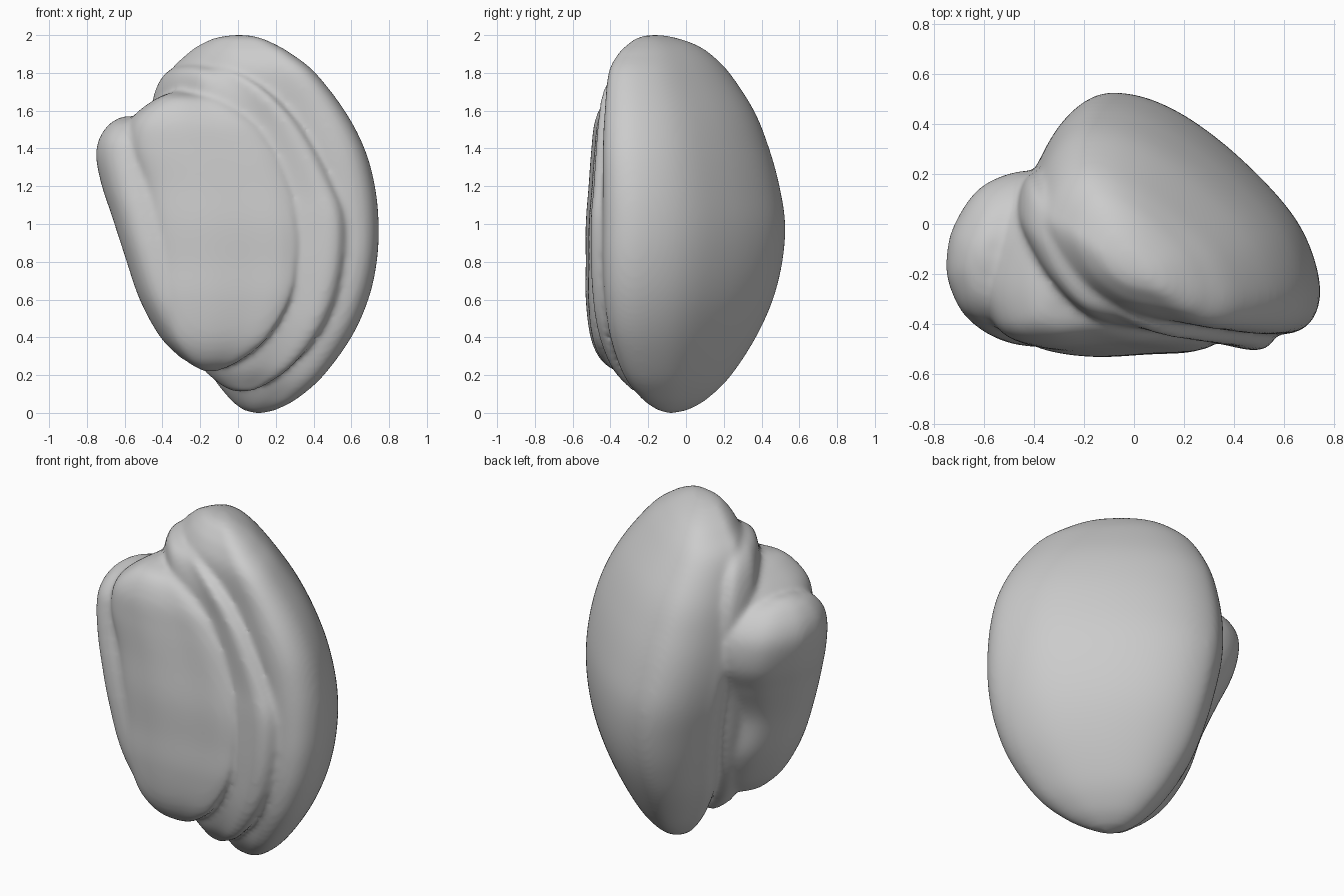
import bpy, bmesh
from mathutils import Vector


def spline(points, steps, closed):
    """Catmull-Rom curve through points of any dimension."""
    n, out = len(points), []
    pick = lambda i: Vector(points[i % n] if closed else points[max(0, min(n - 1, i))])
    for i in range(n if closed else n - 1):
        a, b, c, d = (pick(i + k) for k in (-1, 0, 1, 2))
        for s in range(steps):
            t = s / steps
            out.append(0.5 * (2 * b + (c - a) * t + (2 * a - 5 * b + 4 * c - d) * t * t
                              + (3 * b - a - 3 * c + d) * t ** 3))
    if not closed:
        out.append(pick(n - 1))
    return out


def lobe(name, profile, rows):
    """Stack a unit plan profile along z; rows are (z, x min, x max, y min, y max)."""
    bm = bmesh.new()
    outline = spline(profile, 8, True)
    rings = []
    for z, x0, x1, y0, y1 in spline(rows, 6, False):
        rings.append([bm.verts.new((x0 + (x1 - x0) * p[0], y0 + (y1 - y0) * p[1], z))
                      for p in outline])
    n = len(outline)
    for a, b in zip(rings, rings[1:]):
        for i in range(n):
            bm.faces.new((a[i], a[(i + 1) % n], b[(i + 1) % n], b[i]))
    bm.faces.new(rings[0])
    bm.faces.new(rings[-1])
    bmesh.ops.recalc_face_normals(bm, faces=bm.faces)
    mesh = bpy.data.meshes.new(name)
    bm.to_mesh(mesh)
    bm.free()
    ob = bpy.data.objects.new(name, mesh)
    bpy.context.collection.objects.link(ob)
    return ob


# Large domed back lobe
back = lobe("back_lobe",
    [(0, .66), (.03, .77), (.09, .89), (.165, .97), (.25, 1), (.38, .975), (.53, .89), (.7, .74),
     (.87, .54), (.96, .37), (1, .18), (.965, .05), (.87, 0), (.7, .03), (.43, .1), (.2, .27),
     (.06, .48)],
    [(2.0, -.03, .05, -.2, -.13), (1.985, -.12, .12, -.26, -.05), (1.95, -.2, .2, -.31, .05),
     (1.9, -.27, .285, -.36, .13), (1.8, -.36, .41, -.41, .23), (1.6, -.4, .565, -.43, .36),
     (1.4, -.41, .67, -.44, .44), (1.2, -.4, .725, -.44, .495), (1.0, -.37, .745, -.44, .525),
     (.8, -.33, .735, -.44, .51), (.6, -.29, .69, -.43, .46), (.4, -.24, .6, -.4, .37),
     (.2, -.14, .455, -.33, .24), (.08, -.05, .32, -.24, .12), (.02, .02, .21, -.16, .02),
     (0, .08, .14, -.1, -.06)])

# Thin rib between the two grooves
rib = lobe("middle_rib",
    [(0, .8), (.08, 1), (.3, .9), (.6, .5), (.97, .14), (1, .06), (.93, 0), (.75, .05),
     (.45, .12), (.2, .35), (.05, .6)],
    [(1.85, -.26, -.16, -.2, -.1), (1.81, -.37, -.02, -.36, .04), (1.7, -.44, .16, -.44, .14),
     (1.5, -.47, .34, -.47, .2), (1.2, -.46, .5, -.49, .2), (1.0, -.43, .555, -.505, .15),
     (.7, -.38, .53, -.5, .08), (.45, -.31, .44, -.47, .0), (.25, -.2, .29, -.4, -.1),
     (.14, -.08, .14, -.31, -.16), (.11, 0, .06, -.27, -.21)])

# Flat front body
front = lobe("front_body",
    [(0, .45), (.04, .2), (.15, .06), (.4, 0), (.7, .02), (.92, .04), (1, .12), (.85, .4),
     (.5, .8), (.25, 1), (.08, .8)],
    [(1.7, -.34, -.24, -.3, -.15), (1.66, -.44, -.1, -.42, 0), (1.55, -.57, .06, -.48, .1),
     (1.4, -.6, .18, -.5, .12), (1.2, -.55, .27, -.515, .12), (1.0, -.51, .31, -.53, .08),
     (.8, -.48, .31, -.53, .03), (.6, -.45, .27, -.53, -.06), (.4, -.38, .16, -.505, -.15),
     (.28, -.28, .02, -.45, -.2), (.22, -.18, -.1, -.37, -.3)])

# Bulge on the left side, hollowed below its shoulder
bulge = lobe("side_bulge",
    [(0, .42), (.04, .24), (.2, .06), (.5, 0), (1, .1), (1, .9), (.75, 1), (.33, .9), (.07, .65)],
    [(1.57, -.61, -.54, -.15, -.05), (1.53, -.68, -.4, -.3, .08), (1.45, -.735, -.35, -.38, .17),
     (1.35, -.75, -.33, -.41, .21), (1.2, -.72, -.32, -.44, .2), (1.05, -.67, -.3, -.465, .13),
     (.85, -.605, -.25, -.485, .05), (.6, -.52, -.18, -.49, .03), (.4, -.41, -.1, -.46, -.04),
     (.28, -.29, -.1, -.4, -.14)])

# Fuse the lobes into one soft-grooved surface
for ob in (back, rib, front, bulge):
    ob.select_set(True)
bpy.context.view_layer.objects.active = back
bpy.ops.object.join()
back.name = "fossil_shell"
remesh = back.modifiers.new("fuse", 'REMESH')
remesh.mode = 'VOXEL'
remesh.voxel_size = 0.015
remesh.use_smooth_shade = True
smooth = back.modifiers.new("soften", 'SMOOTH')
smooth.factor = 0.5
smooth.iterations = 10
bpy.ops.object.shade_smooth()
